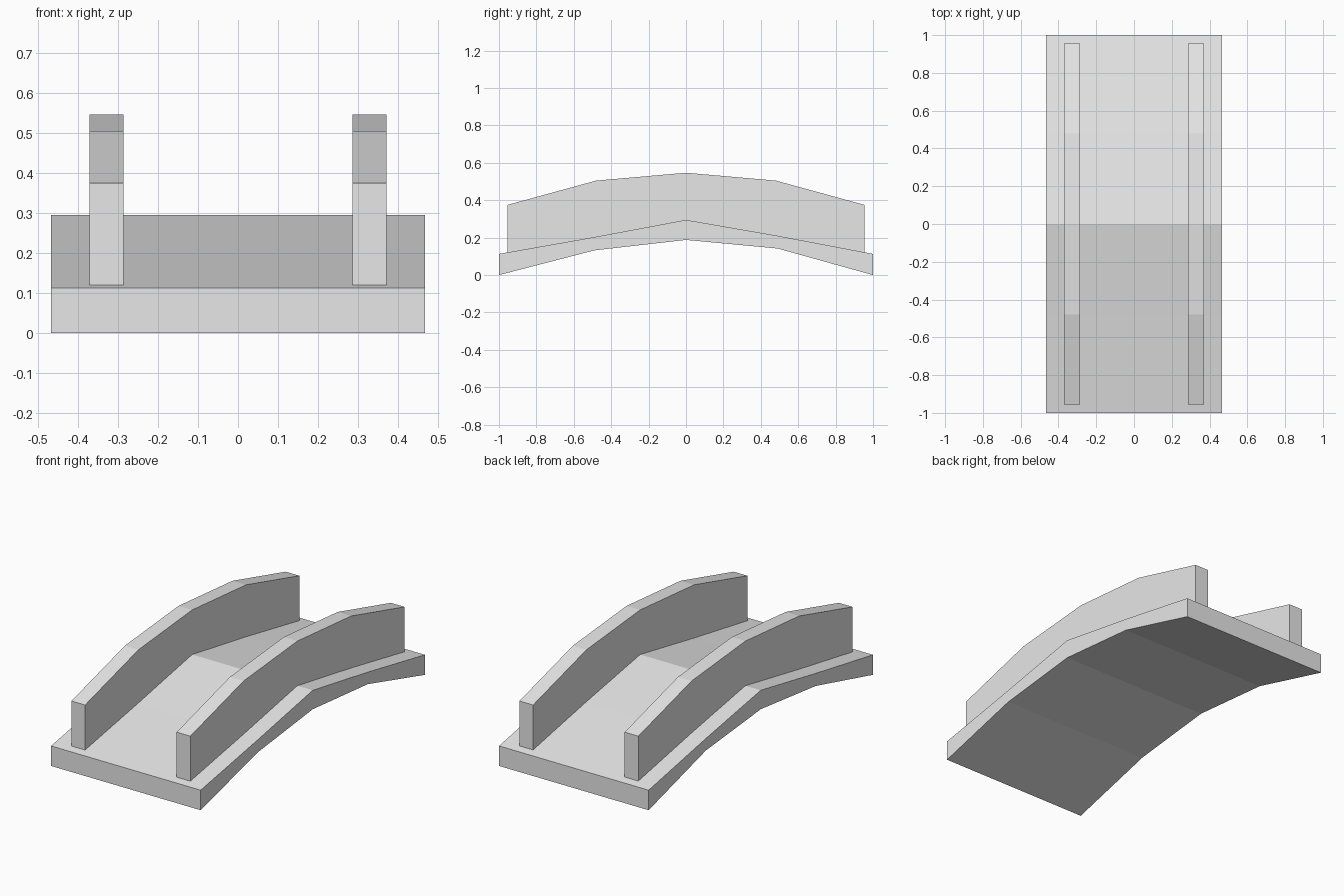
import bpy
import bmesh

cube = bpy.data.objects.get("Cube")
if cube:
    bpy.data.objects.remove(cube, do_unlink=True)

GREY = (0.8, 0.8, 0.8, 1.0)
stone = bpy.data.materials.new("light_grey")
stone.use_nodes = True
stone.diffuse_color = GREY
stone.node_tree.nodes["Principled BSDF"].inputs["Base Color"].default_value = GREY


def arched_slab(name, x0, x1, top, bottom):
    """Extrude a side profile of (y, z) points, given front to back, along x."""
    bm = bmesh.new()
    rows = [[[bm.verts.new((x, y, z)) for y, z in line] for line in (top, bottom)]
            for x in (x0, x1)]
    (top_a, low_a), (top_b, low_b) = rows
    # Walking surfaces, undersides and the two side walls, span by span
    for i in range(len(top) - 1):
        for a, b in ((top_a, top_b), (low_b, low_a), (low_a, top_a), (top_b, low_b)):
            bm.faces.new((a[i], b[i], b[i + 1], a[i + 1]))
    # End caps
    for i in (0, -1):
        bm.faces.new((top_a[i], low_a[i], low_b[i], top_b[i]))
    bmesh.ops.recalc_face_normals(bm, faces=bm.faces)
    mesh = bpy.data.meshes.new(name)
    bm.to_mesh(mesh)
    bm.free()
    mesh.materials.append(stone)
    obj = bpy.data.objects.new(name, mesh)
    bpy.context.collection.objects.link(obj)
    return obj


# Bridge deck, peaked in the middle
deck_top = [(-1, 0.113), (-0.49, 0.203), (0, 0.295), (0.49, 0.21), (1, 0.113)]
deck_low = [(-1, 0), (-0.49, 0.132), (0, 0.188), (0.49, 0.142), (1, 0)]
arched_slab("deck", -0.467, 0.467, deck_top, deck_low)

# Arched side walls standing on the deck
wall_top = [(-0.955, 0.375), (-0.48, 0.505), (0, 0.547), (0.48, 0.505), (0.955, 0.375)]
wall_low = [(-0.955, 0.12), (-0.48, 0.204), (0, 0.294), (0.48, 0.211), (0.955, 0.12)]
for side, sign in (("left", 1), ("right", -1)):
    arched_slab(side + "_wall", sign * 0.286, sign * 0.371, wall_top, wall_low)
